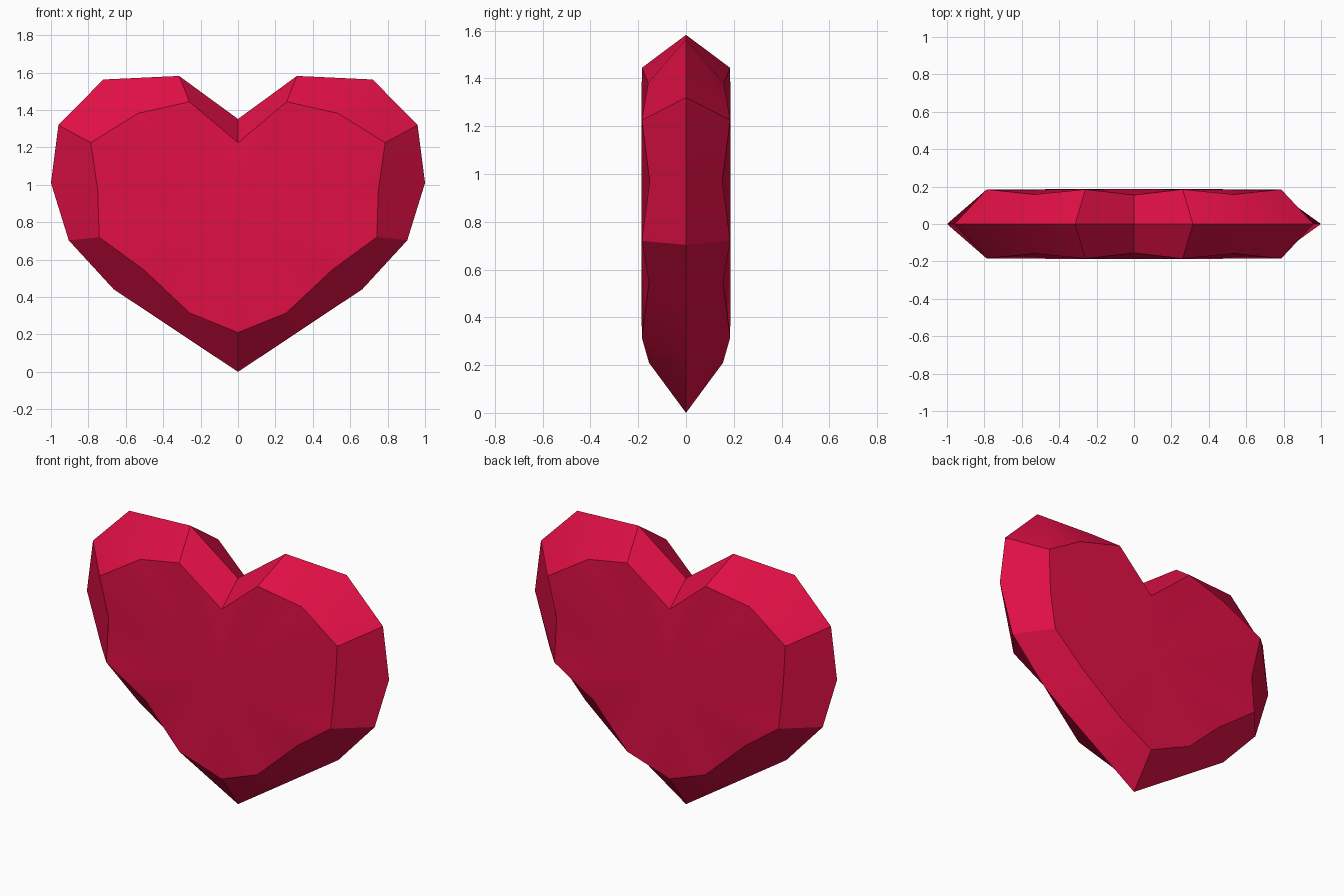
import bpy, bmesh, math

if "Cube" in bpy.data.objects:
    bpy.data.objects.remove(bpy.data.objects["Cube"])

# Half outlines (x, z) from the notch down to the tip: girdle edge and facet edge
girdle = [(0, 1.352), (.315, 1.582), (.72, 1.563), (.96, 1.32), (1.0, 1.01),
          (.905, .703), (.665, .442), (.333, .221), (0, 0)]
facet = [(0, 1.225), (.26, 1.444), (.535, 1.382), (.787, 1.225), (.75, .97),
         (.742, .72), (.503, .545), (.258, .315), (0, .21)]
facet_depth = [.155, .185, .158, .185, .152, .185, .155, .185, .155]

bm = bmesh.new()


def ring(half, depths):
    """Closed heart loop mirrored across x = 0."""
    pts = [(x, y, z) for (x, z), y in zip(half, depths)]
    pts += [(-x, y, z) for x, y, z in pts[-2:0:-1]]
    return [bm.verts.new(p) for p in pts]


# Shared sharp outline, then a bevelled rim and slightly domed face on each side
edge = ring(girdle, [0] * len(girdle))
n = len(edge)
for side in (-1, 1):
    inner = ring(facet, [side * d for d in facet_depth])
    centre = bm.verts.new((0, side * .187, .82))
    for i in range(n):
        j = (i + 1) % n
        bm.faces.new((edge[i], edge[j], inner[j], inner[i]))
        bm.faces.new((inner[i], inner[j], centre))
bmesh.ops.recalc_face_normals(bm, faces=bm.faces)

mesh = bpy.data.meshes.new("heart_gem")
bm.to_mesh(mesh)
bm.free()
heart = bpy.data.objects.new("heart_gem", mesh)
bpy.context.collection.objects.link(heart)

# Crimson colour
mat = bpy.data.materials.new("crimson")
mat.diffuse_color = (.75, .005, .06, 1)
mat.use_nodes = True
mat.node_tree.nodes["Principled BSDF"].inputs["Base Color"].default_value = mat.diffuse_color
mesh.materials.append(mat)

# Soft facets, crisp rim edges
bpy.context.view_layer.objects.active = heart
heart.select_set(True)
bpy.ops.object.shade_smooth_by_angle(angle=math.radians(30))
